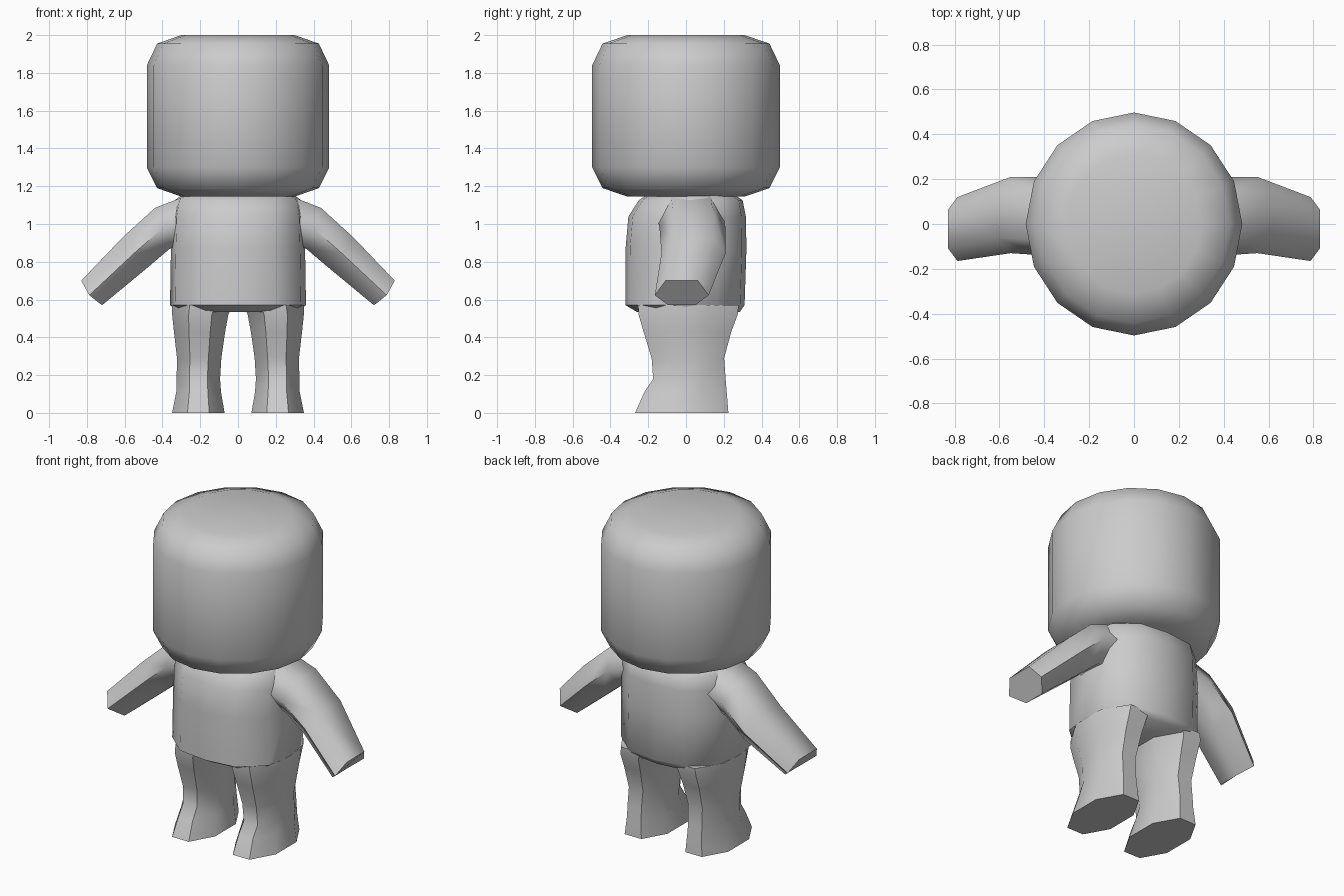
import bpy, bmesh
from math import sin, cos, pi, radians

if "Cube" in bpy.data.objects:
    bpy.data.objects.remove(bpy.data.objects["Cube"])

grey = bpy.data.materials.new("plain grey")
grey.diffuse_color = (0.6, 0.6, 0.6, 1)
grey.use_nodes = True
grey.node_tree.nodes["Principled BSDF"].inputs["Base Color"].default_value = grey.diffuse_color


def ring(x0, x1, y0, y1, z, n, power=2.0, phase=0.0):
    """Horizontal rounded outline filling the given x and y extents."""
    pts = []
    for i in range(n):
        a = 2 * pi * i / n + phase
        c, s = cos(a), sin(a)
        k = (abs(c) ** power + abs(s) ** power) ** (-1 / power)
        pts.append(((x0 + x1) / 2 + (x1 - x0) / 2 * c * k,
                    (y0 + y1) / 2 + (y1 - y0) / 2 * s * k, z))
    return pts


def loft(name, rings, angle=55, mirror=False):
    """Skin a stack of outlines and cap both ends."""
    bm = bmesh.new()
    rows = [[bm.verts.new(p) for p in r] for r in rings]
    n = len(rows[0])
    for a, b in zip(rows, rows[1:]):
        for i in range(n):
            j = (i + 1) % n
            bm.faces.new((a[i], a[j], b[j], b[i]))
    bm.faces.new(rows[0][::-1])
    bm.faces.new(rows[-1])
    bmesh.ops.recalc_face_normals(bm, faces=bm.faces[:])
    me = bpy.data.meshes.new(name)
    bm.to_mesh(me)
    bm.free()
    me.materials.append(grey)
    ob = bpy.data.objects.new(name, me)
    bpy.context.collection.objects.link(ob)
    bpy.ops.object.select_all(action='DESELECT')
    bpy.context.view_layer.objects.active = ob
    ob.select_set(True)
    bpy.ops.object.shade_smooth_by_angle(angle=radians(angle))
    if mirror:
        ob.modifiers.new("mirror", 'MIRROR')
    return ob


# Head: bevelled sixteen-sided drum
head = [(0.30, 0.31, 1.145), (0.428, 0.442, 1.19), (0.483, 0.497, 1.30),
        (0.483, 0.497, 1.84), (0.428, 0.442, 1.955), (0.30, 0.31, 2.0)]
loft("head", [ring(-x, x, -y, y, z, 16) for x, y, z in head])

# Torso: boxy rounded shirt with a shallow closed underside
torso = [(0.31, -0.26, 0.285, 0.535), (0.36, -0.32, 0.31, 0.57),
         (0.355, -0.32, 0.32, 0.87), (0.35, -0.305, 0.317, 1.04),
         (0.335, -0.25, 0.30, 1.125), (0.29, -0.20, 0.25, 1.16)]
loft("torso", [ring(-x, x, a, b, z, 12, 2.7) for x, a, b, z in torso])

# Legs: tapered to the ankle, then flaring into flat feet
leg = [(0.065, 0.355, -0.28, 0.235, 0.0), (0.085, 0.332, -0.23, 0.225, 0.11),
       (0.09, 0.33, -0.182, 0.218, 0.18), (0.083, 0.328, -0.19, 0.21, 0.29),
       (0.062, 0.345, -0.235, 0.25, 0.43), (0.045, 0.355, -0.262, 0.285, 0.52),
       (0.02, 0.357, -0.265, 0.29, 0.57)]
loft("leg", [ring(*s, 8, 2.5, pi / 8) for s in leg], mirror=True)

# Arms: six-sided sleeves; top x, z, bottom x, z, front y, back y, mid bulge
arm = [(0.26, 1.155, 0.26, 0.90, -0.15, 0.20, 0),
       (0.44, 1.085, 0.36, 0.87, -0.14, 0.21, 0),
       (0.61, 0.93, 0.49, 0.76, -0.13, 0.21, 0),
       (0.83, 0.70, 0.72, 0.57, -0.165, 0.12, 0.012)]


def sleeve(tx, tz, bx, bz, y0, y1, out):
    c, h = (y0 + y1) / 2, (y1 - y0) / 2
    mx, mz = (tx + bx) / 2 + out, (tz + bz) / 2 - out
    return [(tx, c - 0.6 * h, tz), (tx, c + 0.6 * h, tz), (mx, y1, mz),
            (bx, c + 0.5 * h, bz), (bx, c - 0.5 * h, bz), (mx, y0, mz)]


loft("arm", [sleeve(*s) for s in arm], angle=68, mirror=True)
